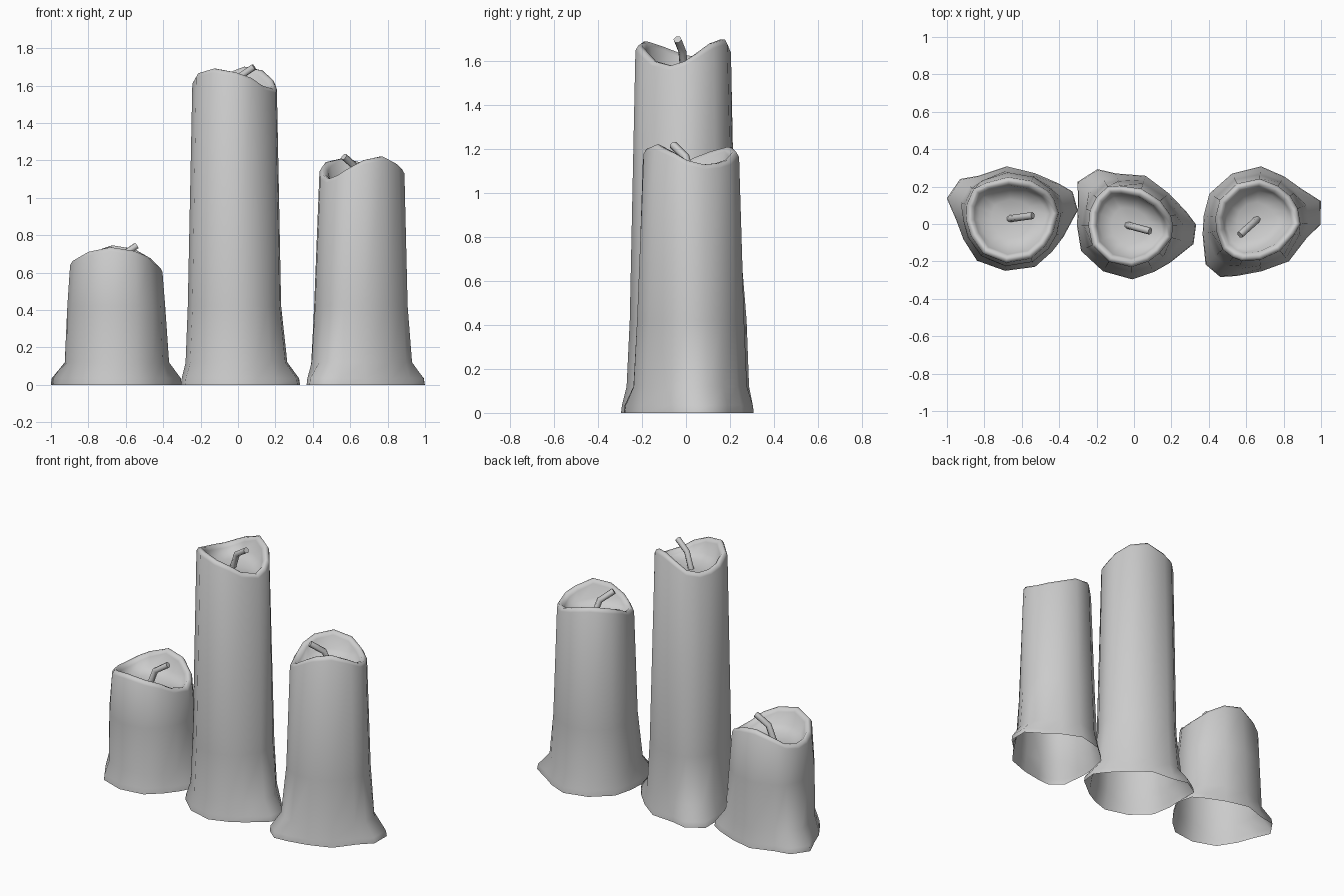
import bpy, bmesh
from math import sin, cos, radians

cube = bpy.data.objects.get("Cube")
if cube:
    bpy.data.objects.remove(cube)

wax = bpy.data.materials.new("grey_wax")
wax.use_nodes = True
wax.diffuse_color = (0.6, 0.6, 0.6, 1)
wax.node_tree.nodes["Principled BSDF"].inputs["Base Color"].default_value = (0.6, 0.6, 0.6, 1)

# Melted outline: angle, foot radius, rim radius, rim height
OUTLINE = [
    (-178, .30, .243, .665), (-157, .285, .236, .68), (-130, .295, .24, .715),
    (-98, .283, .235, .74), (-65, .286, .232, .72), (-40, .277, .225, .69),
    (-20, .29, .226, .65), (7, .352, .243, .63), (24, .352, .24, .65),
    (37, .31, .236, .68), (63, .27, .22, .73), (96, .28, .218, .75),
    (128, .29, .234, .71), (143, .35, .255, .68), (163, .367, .25, .66),
]
FLOOR = 0.59


def finish(obj, turn, centre):
    obj.location = (centre[0], centre[1], 0)
    obj.rotation_euler.z = radians(turn)
    obj.data.materials.append(wax)


def candle_body(name, centre, turn, rise, girth):
    bm = bmesh.new()

    def ring(shape):
        verts = []
        for angle, foot, rim, top in OUTLINE:
            r, z = shape(foot, rim * girth, top + rise)
            verts.append(bm.verts.new((r * cos(radians(angle)), r * sin(radians(angle)), z)))
        return verts

    floor = FLOOR + rise
    shapes = [
        # flared foot and tapering wall
        lambda f, r, t: (f, 0),
        lambda f, r, t: (f * .985, .035),
        lambda f, r, t: (.255 + .35 * (f - .27), .12),
        lambda f, r, t: (.6 * r + .4 * .26 + .01, .42),
        lambda f, r, t: (r, t - .025),
        # rounded lip
        lambda f, r, t: (r - .012, t - .004),
        lambda f, r, t: (r - .03, t - .004),
        lambda f, r, t: (r - .045, t - .025),
        # melted bowl
        lambda f, r, t: (r * .72, floor + .3 * (t - floor)),
        lambda f, r, t: (r * .45, floor + .01),
    ]
    rings = [ring(s) for s in shapes]
    n = len(OUTLINE)
    for low, high in zip(rings, rings[1:]):
        for i in range(n):
            j = (i + 1) % n
            bm.faces.new((low[i], low[j], high[j], high[i]))
    middle = bm.verts.new((0, 0, floor))
    for i in range(n):
        bm.faces.new((rings[-1][i], rings[-1][(i + 1) % n], middle))
    for face in bm.faces:
        face.smooth = True
    mesh = bpy.data.meshes.new(name)
    bm.to_mesh(mesh)
    bm.free()
    obj = bpy.data.objects.new(name, mesh)
    bpy.context.collection.objects.link(obj)
    finish(obj, turn, centre)


def candle_wick(name, centre, turn, rise):
    curve = bpy.data.curves.new(name, "CURVE")
    curve.dimensions = "3D"
    curve.bevel_depth = 0.019
    curve.bevel_resolution = 1
    curve.use_fill_caps = True
    path = [(-.02, FLOOR - .02), (.025, .69), (.11, .745)]
    spline = curve.splines.new("POLY")
    spline.points.add(len(path) - 1)
    for point, (x, z) in zip(spline.points, path):
        point.co = (x, 0, z + rise, 1)
    obj = bpy.data.objects.new(name, curve)
    bpy.context.collection.objects.link(obj)
    finish(obj, turn + 8, centre)


# Short, tall and medium candles: centre, turn, extra height, girth
for label, centre, turn, rise, girth in [
    ("short", (-.65, .03), 0, 0, 1.02),
    ("tall", (-.02, -.01), -23, .955, .95),
    ("medium", (.648, .015), 214, .475, .95),
]:
    candle_body(label + "_candle", centre, turn, rise, girth)
    candle_wick(label + "_wick", centre, turn, rise)
